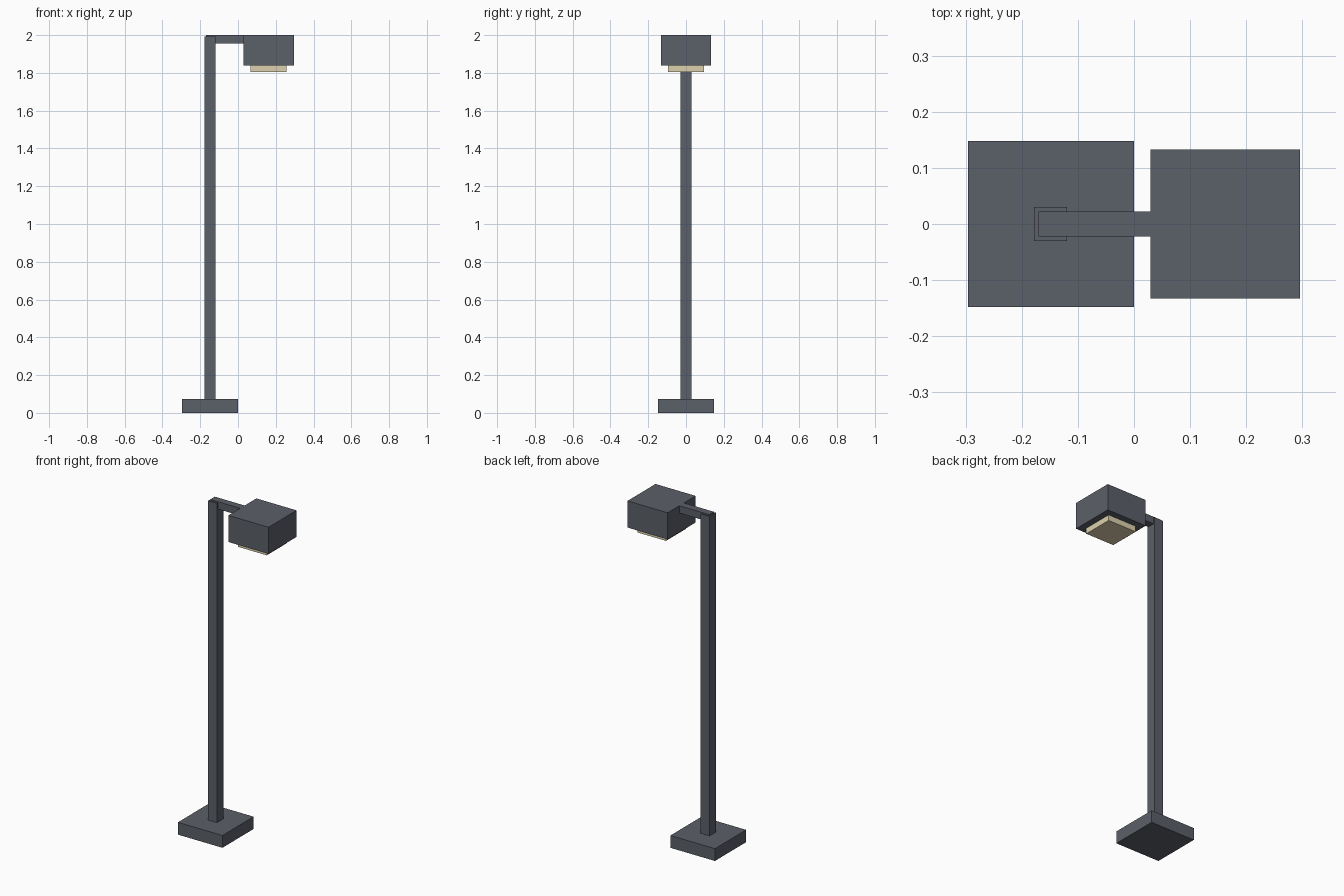
import bpy

if "Cube" in bpy.data.objects:
    bpy.data.objects.remove(bpy.data.objects["Cube"])

def material(name, color):
    m = bpy.data.materials.new(name)
    m.diffuse_color = color
    m.use_nodes = True
    m.node_tree.nodes["Principled BSDF"].inputs["Base Color"].default_value = m.diffuse_color
    return m

metal = material("dark_metal", (0.105, 0.115, 0.14, 1))
glow = material("warm_light", (0.72, 0.64, 0.42, 1))

def box(name, x, y, z, mat):
    """Box from (min, max) ranges on each axis."""
    lo, hi = zip(x, y, z)
    bpy.ops.mesh.primitive_cube_add(size=1, location=[(a + b) / 2 for a, b in zip(lo, hi)])
    ob = bpy.context.object
    ob.name = name
    ob.scale = [b - a for a, b in zip(lo, hi)]
    bpy.ops.object.transform_apply(location=False, rotation=False, scale=True)
    ob.data.materials.append(mat)
    return ob

# Foot and upright
box("base", (-0.296, 0.0), (-0.148, 0.148), (0, 0.074), metal)
box("pole", (-0.178, -0.119), (-0.03, 0.03), (0.074, 1.993), metal)
# Arm sits slightly proud of the pole top and meets the lamp housing
box("arm", (-0.17, 0.029), (-0.022, 0.022), (1.956, 2.0), metal)
# Lamp housing with the light panel beneath
box("lamp_housing", (0.029, 0.296), (-0.133, 0.133), (1.84, 2.0), metal)
box("light_panel", (0.067, 0.257), (-0.094, 0.094), (1.806, 1.84), glow)
